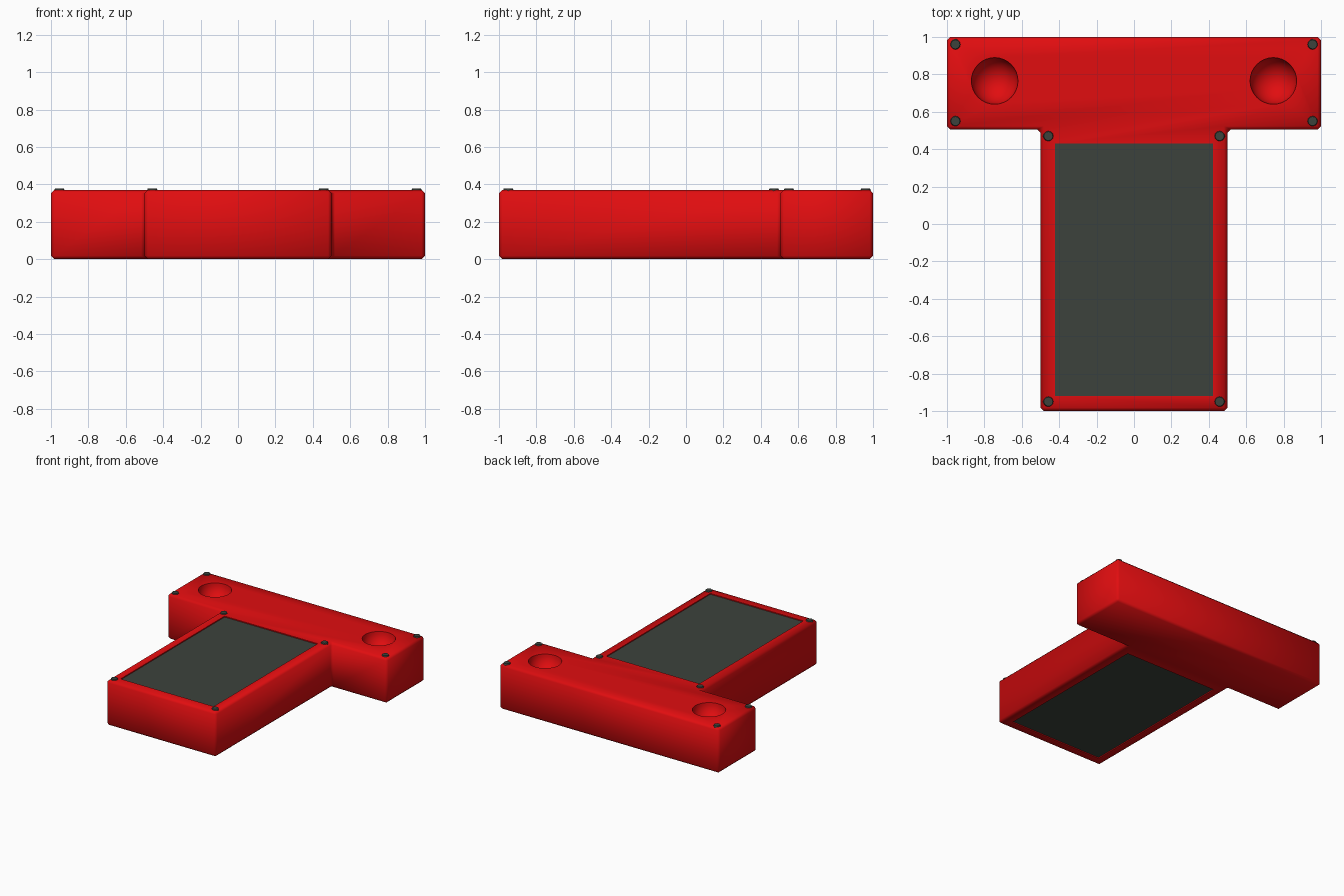
import bpy, bmesh, math

if "Cube" in bpy.data.objects:
    bpy.data.objects.remove(bpy.data.objects["Cube"])

def material(name, rgb):
    m = bpy.data.materials.new(name)
    m.diffuse_color = (*rgb, 1)
    m.use_nodes = True
    m.node_tree.nodes["Principled BSDF"].inputs["Base Color"].default_value = m.diffuse_color
    return m

RED = material("red casing", (0.75, 0.004, 0.005))
DARK = material("dark grey", (0.045, 0.055, 0.045))
TOP = 0.37

def finish(bm, name, mat):
    bmesh.ops.recalc_face_normals(bm, faces=bm.faces)
    me = bpy.data.meshes.new(name)
    bm.to_mesh(me)
    bm.free()
    me.materials.append(mat)
    ob = bpy.data.objects.new(name, me)
    bpy.context.collection.objects.link(ob)
    return ob

def box(name, x0, x1, y0, y1, z0, z1, mat):
    bm = bmesh.new()
    bmesh.ops.create_cube(bm, size=1)
    for v in bm.verts:
        v.co = ((x0 + x1) / 2 + v.co.x * (x1 - x0),
                (y0 + y1) / 2 + v.co.y * (y1 - y0),
                (z0 + z1) / 2 + v.co.z * (z1 - z0))
    return finish(bm, name, mat)

def smooth(ob, angle):
    bpy.ops.object.select_all(action='DESELECT')
    ob.select_set(True)
    bpy.context.view_layer.objects.active = ob
    bpy.ops.object.shade_smooth_by_angle(angle=math.radians(angle))

# T-shaped casing: extruded outline with chamfered edges
bm = bmesh.new()
half = [(0.5, -1), (0.5, 0.505), (1, 0.505), (1, 1)]
outline = half + [(-x, y) for x, y in reversed(half)]
f = bm.faces.new([bm.verts.new((x, y, 0)) for x, y in outline])
ext = bmesh.ops.extrude_face_region(bm, geom=[f])
for v in ext["geom"]:
    if isinstance(v, bmesh.types.BMVert):
        v.co.z = TOP
bmesh.ops.recalc_face_normals(bm, faces=bm.faces)
bmesh.ops.bevel(bm, geom=bm.edges[:], offset=0.018, segments=1, affect='EDGES')
casing = finish(bm, "casing", RED)

# cutters: round bowls in the crossbar, shallow pockets for the panels
cutters = []
for s in (-1, 1):
    bm = bmesh.new()
    bmesh.ops.create_uvsphere(bm, u_segments=32, v_segments=16, radius=0.125)
    for v in bm.verts:
        v.co.x += s * 0.745
        v.co.y += 0.765
        v.co.z += TOP + 0.003
    cutters.append(finish(bm, "bowl_cutter", RED))
PX, PY0, PY1 = 0.423, -0.92, 0.43
cutters.append(box("top_pocket_cutter", -PX, PX, PY0, PY1, TOP - 0.02, TOP + 0.1, RED))
cutters.append(box("bottom_pocket_cutter", -PX, PX, PY0, PY1, -0.1, 0.02, RED))

bpy.context.view_layer.objects.active = casing
for c in cutters:
    c.hide_render = True
    mod = casing.modifiers.new("cut", 'BOOLEAN')
    mod.operation = 'DIFFERENCE'
    mod.solver = 'EXACT'
    mod.object = c
    bpy.ops.object.modifier_apply(modifier=mod.name)
for c in cutters:
    bpy.data.objects.remove(c)
smooth(casing, 50)

# dark panels set into the stem, above and below
box("top_panel", -PX, PX, PY0, PY1, TOP - 0.025, TOP - 0.008, DARK)
box("bottom_panel", -PX, PX, PY0, PY1, 0.008, 0.025, DARK)

# screw heads
for x, y in [(0.955, 0.96), (0.955, 0.55), (0.458, 0.47), (0.458, -0.95)]:
    for s in (-1, 1):
        bm = bmesh.new()
        bmesh.ops.create_cone(bm, cap_ends=True, segments=12,
                              radius1=0.03, radius2=0.024, depth=0.016)
        for v in bm.verts:
            v.co.x += s * x
            v.co.y += y
            v.co.z += TOP
        smooth(finish(bm, "screw_head", DARK), 30)
